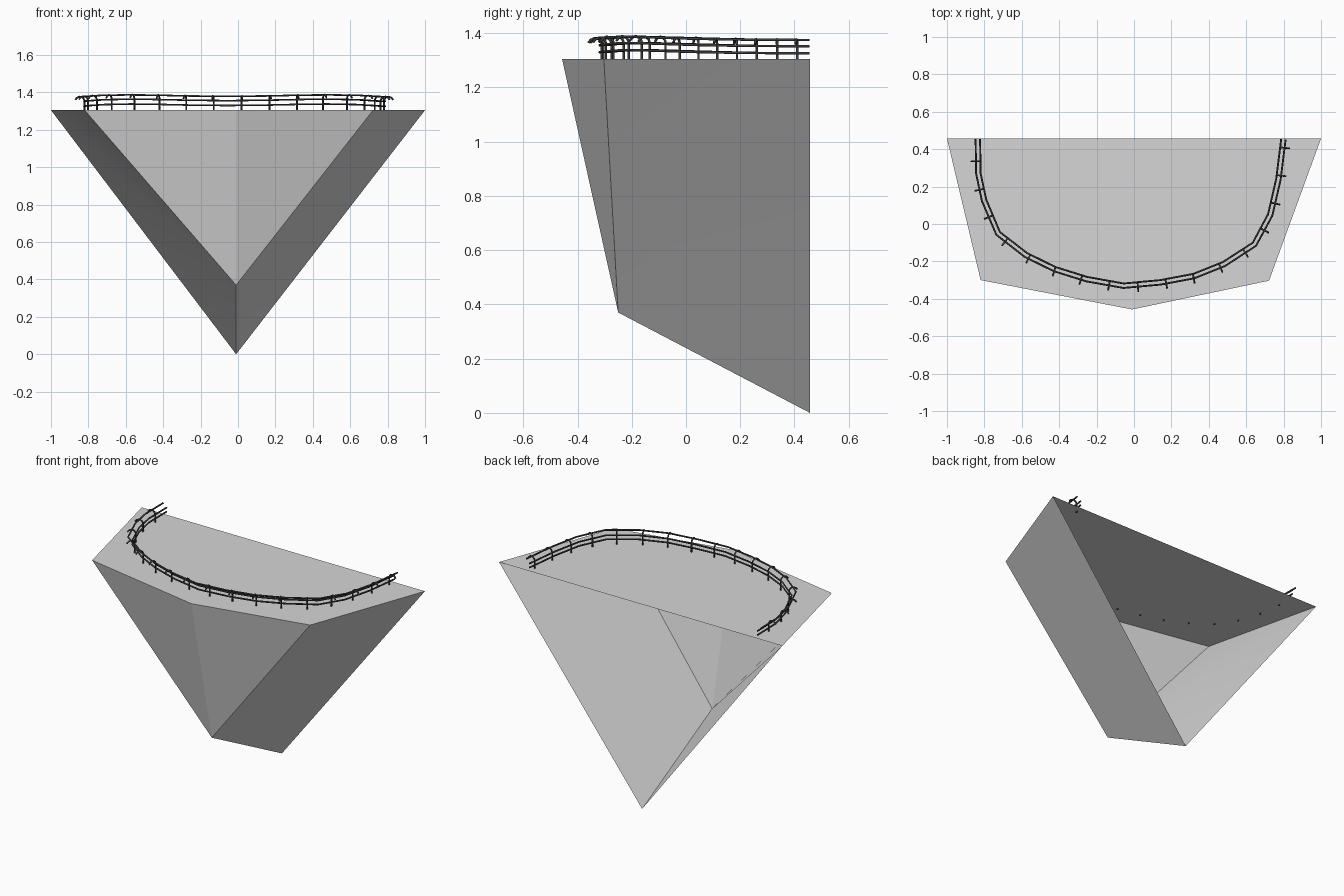
import bpy
import math
from mathutils import Vector

if "Cube" in bpy.data.objects:
    bpy.data.objects.remove(bpy.data.objects["Cube"])


def material(name, value):
    m = bpy.data.materials.new(name)
    m.diffuse_color = (value, value, value, 1)
    m.use_nodes = True
    m.node_tree.nodes["Principled BSDF"].inputs["Base Color"].default_value = m.diffuse_color
    return m


grey = material("light grey", 0.67)
black = material("near black", 0.047)
TOP = 1.305

# Balcony shell: deck, faceted front and tapering sides, open at the back
A, B = (-1, .457, TOP), (1, .457, TOP)
C, D, E = (.722, -.303, TOP), (-.01, -.457, TOP), (-.82, -.3, TOP)
F, G = (-.01, -.25, .37), (-.01, .457, 0)
mesh = bpy.data.meshes.new("balcony_shell")
mesh.from_pydata([A, B, C, D, E, F, G], [],
                 [(0, 4, 3, 2, 1),            # deck
                  (4, 5, 3), (3, 5, 2),       # front
                  (0, 5, 4), (0, 6, 5),       # left side
                  (1, 2, 5), (1, 5, 6)])      # right side
mesh.materials.append(grey)
shell = bpy.data.objects.new("balcony_shell", mesh)
bpy.context.collection.objects.link(shell)
# Soften only the slight bend within each side
bpy.context.view_layer.objects.active = shell
shell.select_set(True)
bpy.ops.object.shade_smooth_by_angle(angle=math.radians(11))


def tubes(name, paths, radius):
    """One object made of round tubes along polylines."""
    cu = bpy.data.curves.new(name, 'CURVE')
    cu.dimensions = '3D'
    cu.bevel_depth = radius
    cu.bevel_resolution = 1
    cu.use_fill_caps = True
    for path in paths:
        s = cu.splines.new('POLY')
        s.points.add(len(path) - 1)
        for p, co in zip(s.points, path):
            p.co = (*co, 1)
    cu.materials.append(black)
    ob = bpy.data.objects.new(name, cu)
    bpy.context.collection.objects.link(ob)
    return ob


# Railing line from right to left: x, y, rise
line = [Vector(p) for p in (
    (.787, .455, 0), (.76, .24, .001), (.717, .053, .004), (.635, -.10, .009),
    (.476, -.203, .012), (.316, -.267, .010), (.14, -.30, .006),
    (-.055, -.318, .004), (-.25, -.283, .006), (-.42, -.23, .010),
    (-.572, -.155, .012), (-.717, -.043, .009), (-.79, .13, .004),
    (-.82, .27, .001), (-.823, .455, 0))]


def outward(a, b):
    d = b - a
    return Vector((-d.y, d.x, 0)).normalized()


def rail(z, offset):
    pts = []
    for i, p in enumerate(line):
        n = outward(line[max(i - 1, 0)], line[min(i + 1, len(line) - 1)])
        q = p + n * offset
        pts.append((q.x, min(q.y, .455), z + p.z))
    return pts


# Two inner rails and a handrail set further out
tubes("lower_rails", [rail(1.326, 0), rail(1.352, 0)], .005)
tubes("handrail", [rail(1.375, .024)], .005)

# Hooked posts, evenly spaced along the line
hook = [(0, 1.298, 0), (0, 1.357, 1), (.005, 1.368, 1), (.014, 1.375, 1),
        (.026, 1.377, 1), (.040, 1.371, 1), (.049, 1.360, 1)]
posts = []
next_at, walked = .045, 0
for a, b in zip(line, line[1:]):
    length = (b - a).length
    while next_at <= walked + length:
        p = a.lerp(b, (next_at - walked) / length)
        n = outward(a, b)
        posts.append([(p.x + n.x * o, p.y + n.y * o, z + p.z * k)
                      for o, z, k in hook])
        next_at += .15
    walked += length
tubes("railing_posts", posts, .005)
